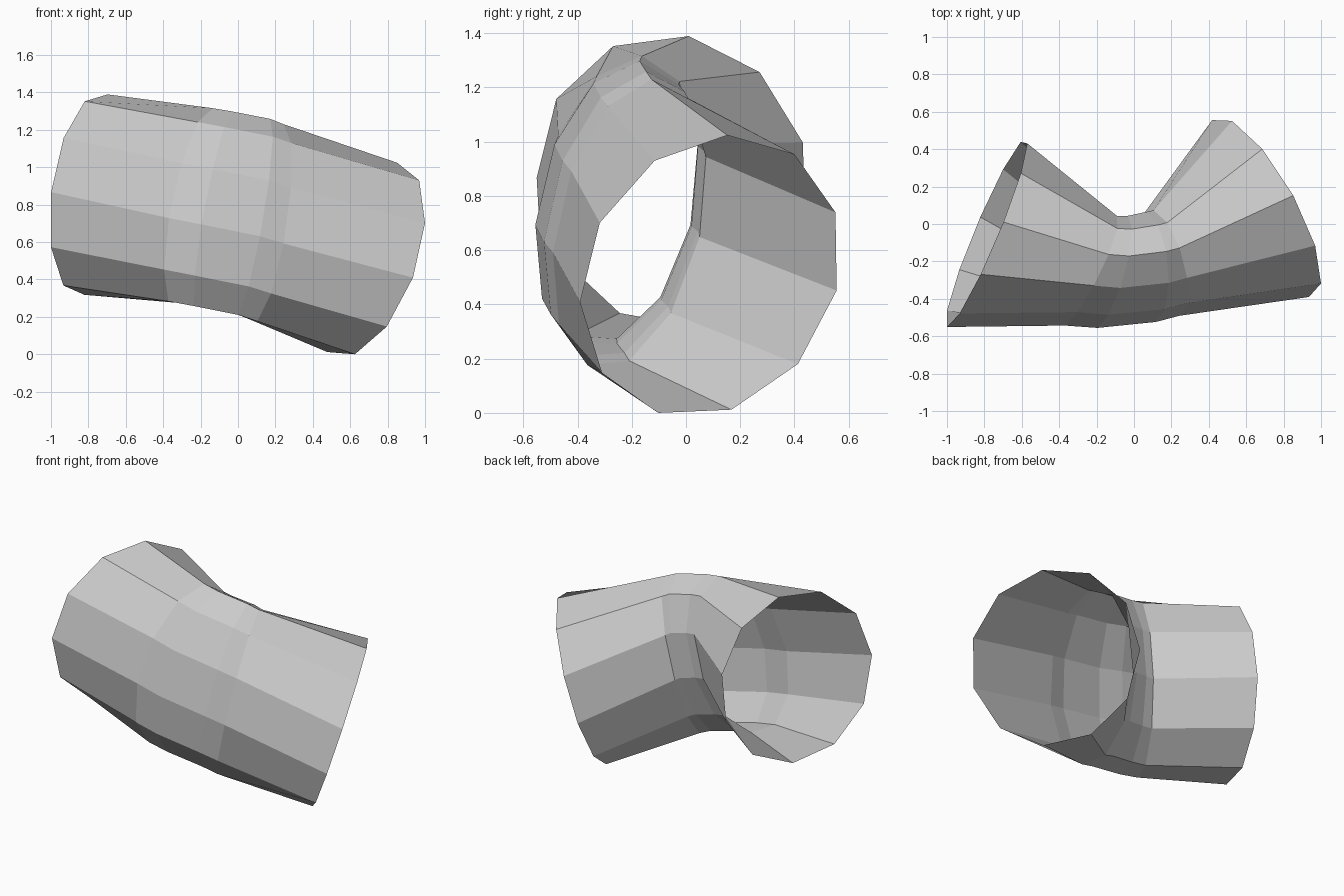
import bpy, bmesh, math
from mathutils import Vector

if "Cube" in bpy.data.objects:
    bpy.data.objects.remove(bpy.data.objects["Cube"])

SIDES = 11
PHASE = 49.7                                   # angle of the first side, degrees from the outer bend
d1 = Vector((0.915, -0.384, -0.116)).normalized()
d2 = Vector((0.831, 0.468, -0.30)).normalized()
up = d1.cross(d2).normalized()                 # normal of the bend plane
up_end = Vector((0.13, 0.21, 0.96)).normalized()   # slight twist where the bend meets the right leg

# Stations: centre, direction blend, up blend, radius in the bend plane, radius across it
stations = [
    ((-0.79, -0.042, 0.859), 0.0, 0.0, 0.545, 0.545),
    ((-0.24, -0.245, 0.79), 0.0, 0.0, 0.30, 0.55),
    ((-0.125, -0.25, 0.77), 0.22, 0.3, 0.29, 0.55),
    ((0.078, -0.223, 0.73), 0.65, 0.7, 0.285, 0.55),
    ((0.158, -0.203, 0.70), 0.83, 1.0, 0.285, 0.55),
    ((0.698, 0.097, 0.508), 1.0, 0.0, 0.545, 0.545),
]

# Open faceted elbow tube, squashed at the bend
bm = bmesh.new()
rings = []
for c, t, tu, ra, rb in stations:
    u = up.lerp(up_end, tu).normalized()
    out = d1.slerp(d2, t).cross(u).normalized()
    ring = []
    for k in range(SIDES):
        ang = math.radians(PHASE) + 2 * math.pi * k / SIDES
        ring.append(bm.verts.new(Vector(c) + out * ra * math.cos(ang) + u * rb * math.sin(ang)))
    rings.append(ring)
for r0, r1 in zip(rings, rings[1:]):
    for k in range(SIDES):
        n = (k + 1) % SIDES
        bm.faces.new((r0[k], r1[k], r1[n], r0[n]))
bmesh.ops.recalc_face_normals(bm, faces=bm.faces)

# Stand on the ground, centred
lo = Vector([min(v.co[i] for v in bm.verts) for i in range(3)])
hi = Vector([max(v.co[i] for v in bm.verts) for i in range(3)])
offset = Vector((-(lo.x + hi.x) / 2, -(lo.y + hi.y) / 2, -lo.z))
bmesh.ops.translate(bm, verts=bm.verts, vec=offset)

mesh = bpy.data.meshes.new("elbow_pipe")
bm.to_mesh(mesh)
bm.free()
bpy.context.collection.objects.link(bpy.data.objects.new("elbow_pipe", mesh))
